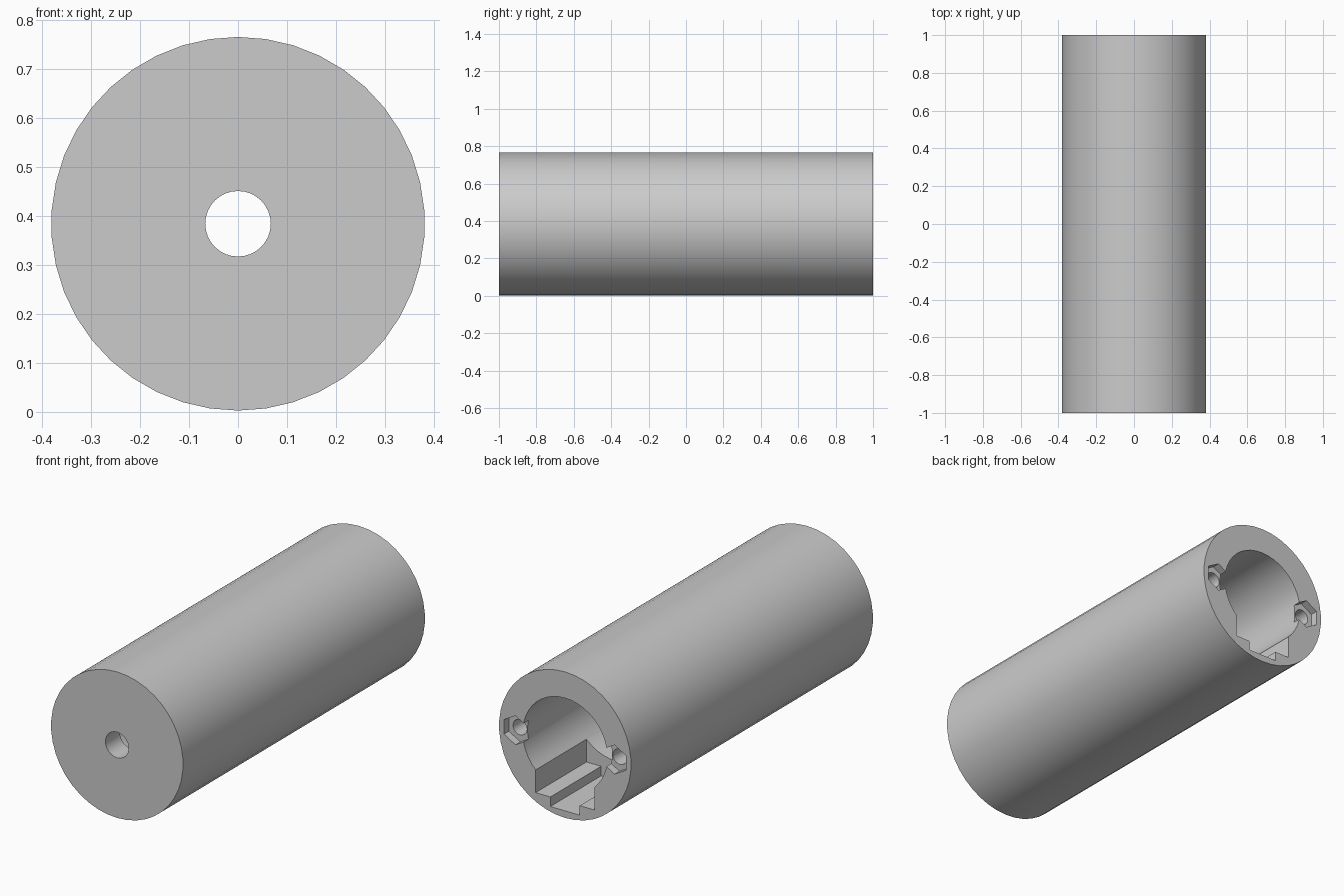
import bpy, bmesh, math
from mathutils import Matrix, Vector

cube = bpy.data.objects.get("Cube")
if cube:
    bpy.data.objects.remove(cube, do_unlink=True)

RADIUS = 0.382
AXIS_Z = 0.384
BACK = 1.0
OVER = 0.05          # cutters reach past the open end

grey = bpy.data.materials.new("plain grey")
grey.use_nodes = True
grey.diffuse_color = (0.6, 0.6, 0.6, 1)
grey.node_tree.nodes["Principled BSDF"].inputs["Base Color"].default_value = (0.6, 0.6, 0.6, 1)


def make_object(name, bm):
    bmesh.ops.recalc_face_normals(bm, faces=bm.faces)
    mesh = bpy.data.meshes.new(name)
    bm.to_mesh(mesh)
    bm.free()
    mesh.materials.append(grey)
    obj = bpy.data.objects.new(name, mesh)
    bpy.context.collection.objects.link(obj)
    return obj


def rod(name, radius, y0, y1, sides, x=0.0):
    """Prism lying along y, centred on the tube axis height."""
    bm = bmesh.new()
    place = Matrix.Translation((x, (y0 + y1) / 2, AXIS_Z)) @ Matrix.Rotation(math.pi / 2, 4, 'X')
    bmesh.ops.create_cone(bm, cap_ends=True, segments=sides, radius1=radius,
                          radius2=radius, depth=y1 - y0, matrix=place)
    return make_object(name, bm)


def block(name, half_width, y0, y1, z0, z1):
    bm = bmesh.new()
    centre = Vector((0, (y0 + y1) / 2, AXIS_Z + (z0 + z1) / 2))
    size = (2 * half_width, y1 - y0, z1 - z0, 1)
    bmesh.ops.create_cube(bm, size=1, matrix=Matrix.Translation(centre) @ Matrix.Diagonal(size))
    return make_object(name, bm)


# Outer body
body = rod("tube_body", RADIUS, -BACK, BACK, 42)

# Main bore from the back, and the small hole through the front wall
cutters = [
    rod("main_bore_cutter", 0.245, -0.88, BACK + OVER, 42),
    rod("front_hole_cutter", 0.067, -BACK - OVER, -0.8, 32),
    # Stepped slot under the bore mouth
    block("wide_slot_cutter", 0.17, 0.58, BACK + OVER, -0.295, -0.1),
    block("narrow_slot_cutter", 0.085, 0.58, BACK + OVER, -0.345, -0.2),
]

# Hexagonal nut pockets with bolt holes on both sides of the bore
for side in (-1, 1):
    cutters.append(rod("nut_pocket_cutter", 0.076, BACK - 0.04, BACK + OVER, 6, side * 0.287))
    cutters.append(rod("bolt_hole_cutter", 0.04, BACK - 0.35, BACK + OVER, 24, side * 0.289))

bpy.ops.object.select_all(action='DESELECT')
body.select_set(True)
bpy.context.view_layer.objects.active = body
for cutter in cutters:
    cutter.hide_render = True
    mod = body.modifiers.new(cutter.name, 'BOOLEAN')
    mod.operation = 'DIFFERENCE'
    mod.solver = 'EXACT'
    mod.object = cutter
    bpy.ops.object.modifier_apply(modifier=mod.name)
    bpy.data.objects.remove(cutter, do_unlink=True)

bpy.ops.object.shade_smooth_by_angle(angle=math.radians(30))
